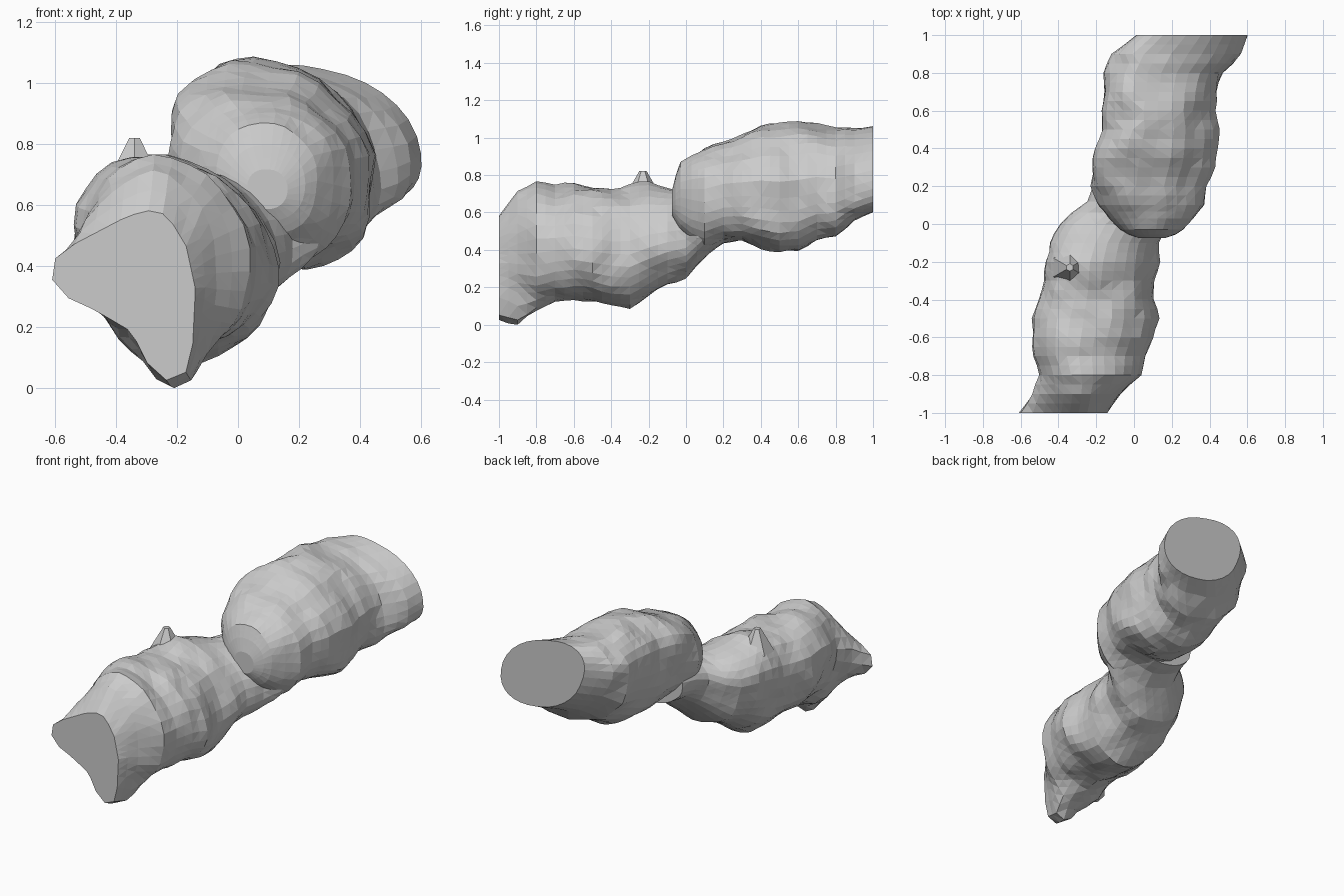
import bpy, bmesh, math
from mathutils import Vector, noise

if "Cube" in bpy.data.objects:
    bpy.data.objects.remove(bpy.data.objects["Cube"])

SEG = 30

# Cut face at the front end, as an x/z outline
CUT = [(-.61, .42), (-.57, .46), (-.36, .57), (-.28, .59), (-.23, .57), (-.17, .47), (-.14, .33),
       (-.15, .12), (-.18, .03), (-.27, .03), (-.35, .19), (-.47, .26), (-.58, .31), (-.61, .36)]
CUT_CENTRE = Vector((-.27, .36))


def cut_point(angle):
    """Point of the cut outline in the given direction, scaled to a -1..1 box."""
    d = Vector((math.cos(angle), math.sin(angle)))
    for i, p in enumerate(CUT):
        a = Vector(p) - CUT_CENTRE
        e = Vector(CUT[(i + 1) % len(CUT)]) - CUT_CENTRE - a
        den = d.x * e.y - d.y * e.x
        if abs(den) < 1e-9:
            continue
        r = (a.x * e.y - a.y * e.x) / den
        s = (a.x * d.y - a.y * d.x) / den
        if r > 0 and -1e-6 <= s <= 1 + 1e-6:
            q = CUT_CENTRE + d * r
            return (q.x + .375) / .235, (q.y - .31) / .28
    return d.x, d.y


def ring(power, corner, y, x0, x1, z0, z1, tilt):
    """Leaning oval section, blended into the cut outline near the front end."""
    w = max(0, min(1, (-.8 - y) / .2))
    phi = math.asin(tilt)
    cx, cz = (x0 + x1) / 2, (z0 + z1) / 2
    pts = []
    for i in range(SEG):
        a = 2 * math.pi * i / SEG
        u, v = math.cos(a - phi / 2), math.sin(a + phi / 2)
        u = math.copysign(abs(u) ** power, u)
        v = math.copysign(abs(v) ** power, v)
        # fuller upper left, slimmer lower right (or the reverse)
        if u * v < 0:
            f = 1 + math.copysign(corner * abs(u * v), v)
            u, v = u * f, v * f
        if w:
            cu, cv = cut_point(a)
            u, v = u + (cu - u) * w, v + (cv - v) * w
        p = Vector((cx + u * (x1 - x0) / 2, y, cz + v * (z1 - z0) / 2))
        # shallow lumps, fading out at the flat ends
        amp = .08 * min(1, (1 - abs(y)) * 8)
        k = 1 + amp * noise.noise(p * 7)
        pts.append(Vector((cx + (p.x - cx) * k, y, cz + (p.z - cz) * k)))
    return pts


def lobe(name, power, corner, stations):
    """Closed loft through the stations with one extra ring between each pair."""
    rows = [stations[0]]
    for a, b in zip(stations, stations[1:]):
        rows += [tuple((p + q) / 2 for p, q in zip(a, b)), b]
    bm = bmesh.new()
    loops = [[bm.verts.new(p) for p in ring(power, corner, *r)] for r in rows]
    for a, b in zip(loops, loops[1:]):
        for i in range(SEG):
            j = (i + 1) % SEG
            bm.faces.new((a[i], a[j], b[j], b[i]))
    bmesh.ops.triangulate(bm, faces=bm.faces[:])
    bm.faces.new(loops[0])
    bm.faces.new(loops[-1])
    bmesh.ops.recalc_face_normals(bm, faces=bm.faces[:])
    me = bpy.data.meshes.new(name)
    bm.to_mesh(me)
    bm.free()
    ob = bpy.data.objects.new(name, me)
    bpy.context.collection.objects.link(ob)
    return ob


# Front, lower lobe, running on as a neck into the back lobe
body = lobe("lumpy_body", .97, .12, [
    (-1, -.61, -.14, .03, .59, 0), (-.9, -.54, -.06, .0, .72, -.1),
    (-.8, -.49, .04, .08, .75, -.15), (-.7, -.52, .07, .13, .735, -.2),
    (-.6, -.53, .11, .14, .75, -.2), (-.5, -.53, .14, .125, .735, -.2),
    (-.4, -.49, .12, .10, .73, -.2), (-.3, -.46, .11, .09, .74, -.2),
    (-.2, -.46, .13, .15, .75, -.2), (-.1, -.43, .14, .21, .73, -.18),
    (0, -.38, .19, .25, .71, -.15), (.06, -.32, .27, .32, .71, -.1),
    (.12, -.24, .32, .385, .74, -.05), (.2, -.21, .32, .44, .75, 0),
    (.3, -.18, .3, .46, .75, 0)])

# Back, upper lobe
back = lobe("back_lobe", .9, -.06, [
    (-.075, .03, .16, .59, .72, 0), (-.055, -.03, .22, .55, .80, 0),
    (-.03, -.07, .26, .50, .87, 0),
    (.03, -.13, .32, .43, .915, 0), (.1, -.19, .37, .405, .95, -.1),
    (.2, -.225, .39, .45, .99, -.2), (.3, -.22, .44, .45, 1.02, -.25),
    (.4, -.20, .45, .42, 1.06, -.25), (.5, -.17, .455, .385, 1.075, -.25),
    (.6, -.165, .43, .40, 1.08, -.25), (.7, -.155, .44, .45, 1.07, -.25),
    (.8, -.15, .48, .48, 1.05, -.3), (.9, -.10, .58, .56, 1.05, -.4),
    (1, .02, .61, .60, 1.06, -.4)])

# Small pointed bump on the front lobe
bpy.ops.mesh.primitive_cone_add(vertices=6, radius1=.1, radius2=.02, depth=.14,
                                location=(-.34, -.23, .755))
bump = bpy.context.object
bump.name = "pointed_bump"

# Fuse the parts into one skin
for part in (back, bump):
    m = body.modifiers.new("fuse", 'BOOLEAN')
    m.operation, m.solver, m.object = 'UNION', 'EXACT', part
bpy.context.view_layer.update()
fused = bpy.data.meshes.new_from_object(
    body.evaluated_get(bpy.context.evaluated_depsgraph_get()))
body.modifiers.clear()
body.data = fused
for part in (back, bump):
    bpy.data.objects.remove(part)

# Rest on the ground
low = min(v.co.z for v in body.data.vertices)
for v in body.data.vertices:
    v.co.z -= low
